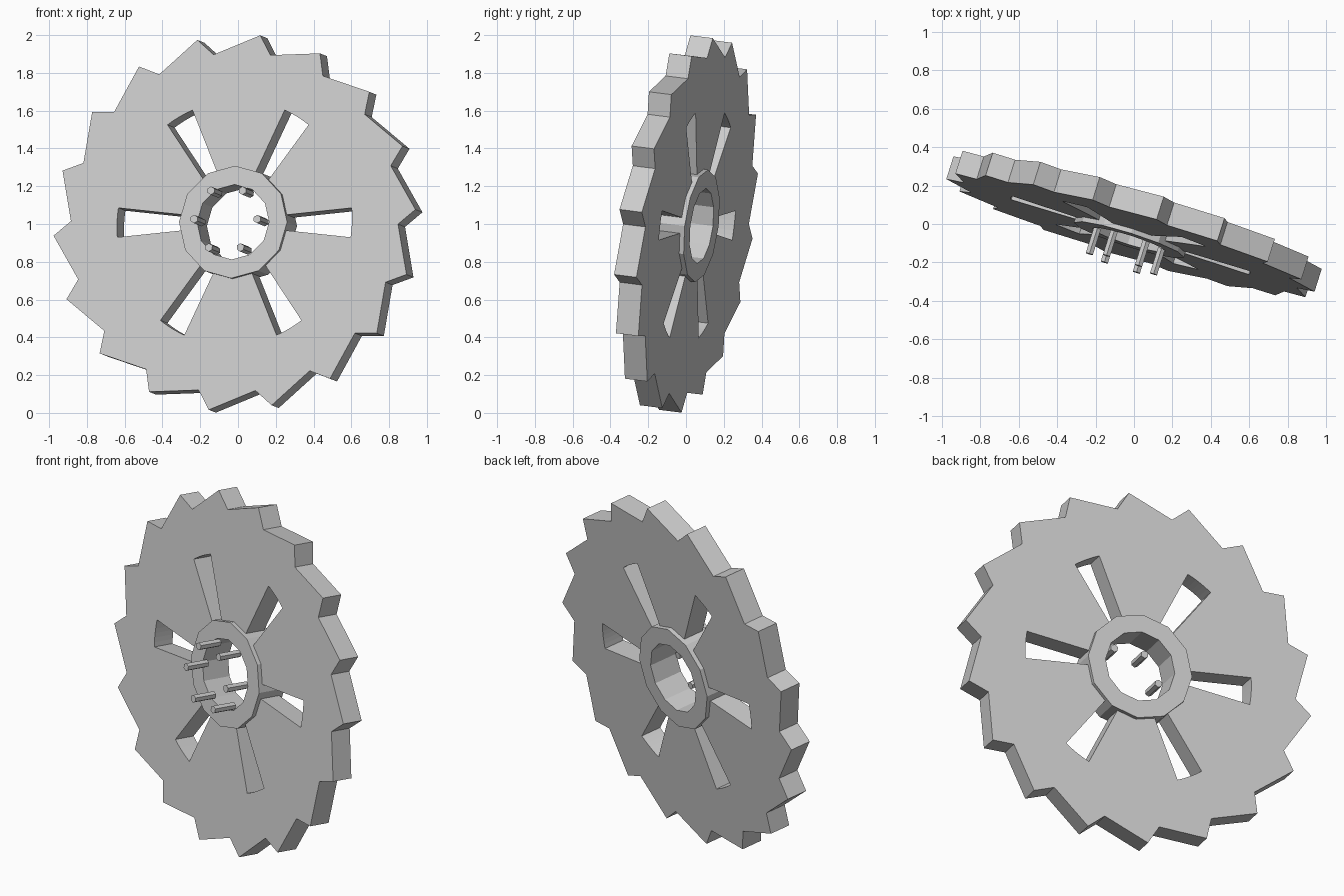
import bpy, bmesh, math
from mathutils import Matrix, Vector

if "Cube" in bpy.data.objects:
    bpy.data.objects.remove(bpy.data.objects["Cube"])

# Tilted frame: u across, v up, n along the axle towards the front
n = Vector((-0.315, -1, 0.127)).normalized()
u = Vector((0.954, -0.3005, 0)).normalized()
v = n.cross(u)
frame = Matrix((u, v, n)).transposed().to_4x4()
frame.translation = (0, 0, 1)


def polar(r, deg):
    a = math.radians(deg)
    return (r * math.cos(a), r * math.sin(a))


def ngon(r, sides, start=0, cx=0, cy=0):
    pts = [polar(r, start + 360 * i / sides) for i in range(sides)]
    return [(x + cx, y + cy) for x, y in pts]


def plate(name, loops, d0, d1):
    """Extrude flat outlines (outer loop plus holes) from depth d0 to d1 on the axle."""
    cu = bpy.data.curves.new(name + "_profile", 'CURVE')
    cu.dimensions, cu.fill_mode = '2D', 'BOTH'
    cu.extrude = (d1 - d0) / 2
    for loop in loops:
        sp = cu.splines.new('POLY')
        sp.points.add(len(loop) - 1)
        for p, (x, y) in zip(sp.points, loop):
            p.co = (x, y, 0, 1)
        sp.use_cyclic_u = True
    tmp = bpy.data.objects.new(name + "_profile", cu)
    bpy.context.collection.objects.link(tmp)
    dg = bpy.context.evaluated_depsgraph_get()
    me = bpy.data.meshes.new_from_object(tmp.evaluated_get(dg))
    bpy.data.objects.remove(tmp)
    bm = bmesh.new()
    bm.from_mesh(me)
    bmesh.ops.remove_doubles(bm, verts=bm.verts, dist=1e-4)
    bmesh.ops.recalc_face_normals(bm, faces=bm.faces)
    bmesh.ops.dissolve_limit(bm, angle_limit=0.01, verts=bm.verts, edges=bm.edges)
    for f in bm.faces:
        f.smooth = False
    bm.to_mesh(me)
    bm.free()
    me.name = name
    ob = bpy.data.objects.new(name, me)
    bpy.context.collection.objects.link(ob)
    ob.matrix_world = frame @ Matrix.Translation((0, 0, (d0 + d1) / 2))
    return ob


# Toothed disk: 18 raked teeth, six tapered slots, centre hole
teeth = []
for i in range(18):
    tip = 84 + 20 * i
    teeth += [polar(0.908, tip - 4.5), polar(1.004, tip)]


def slot(angle):
    c, s = polar(1, angle)
    pts = [(0.27, 0.04), (0.27, -0.04)]
    pts += [polar(0.652, -6.9 + 13.8 * k / 6) for k in range(7)]
    return [(x * c - y * s, x * s + y * c) for x, y in pts]


plate("blade_disk",
      [teeth, ngon(0.24, 12)] + [slot(60 * i) for i in range(6)],
      -0.0625, 0.0625)

# Hub ring, slightly proud of both faces
plate("hub_ring", [ngon(0.3, 12), ngon(0.2, 12)], -0.0875, 0.0875)

# Six pins standing out from the hub opening
for i in range(6):
    x, y = polar(0.175, 60 * i)
    plate(f"hub_pin_{i + 1}", [ngon(0.022, 6, 30, x, y)], 0.08, 0.22)
